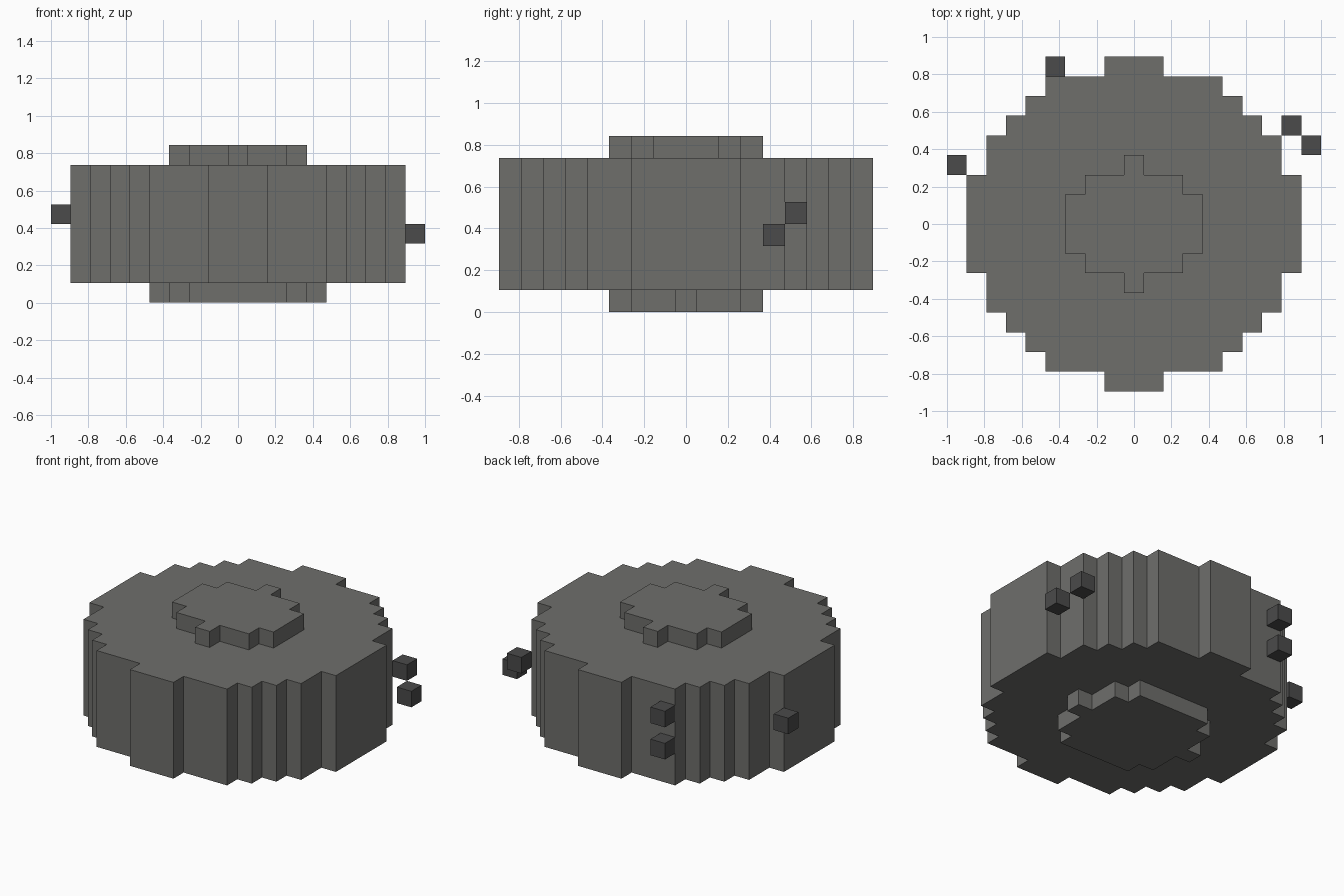
import bpy
import bmesh

CELL = 2 / 19  # size of one block

if "Cube" in bpy.data.objects:
    bpy.data.objects.remove(bpy.data.objects["Cube"], do_unlink=True)


def make_material(name, color):
    mat = bpy.data.materials.new(name)
    mat.use_nodes = True
    mat.diffuse_color = color
    mat.node_tree.nodes["Principled BSDF"].inputs["Base Color"].default_value = color
    return mat


stone = make_material("stone grey", (0.156, 0.156, 0.148, 1))
dark = make_material("dark grey", (0.069, 0.069, 0.069, 1))


def finish(name, bm, mat):
    bmesh.ops.recalc_face_normals(bm, faces=bm.faces)
    bmesh.ops.scale(bm, vec=(CELL, CELL, CELL), verts=bm.verts)
    mesh = bpy.data.meshes.new(name)
    bm.to_mesh(mesh)
    bm.free()
    mesh.materials.append(mat)
    obj = bpy.data.objects.new(name, mesh)
    bpy.context.collection.objects.link(obj)
    return obj


def stepped_disc(name, steps, bottom, top, mat):
    """Extrude a stepped round outline; steps are (half width x, up to y) in blocks."""
    quarter = [(steps[0][0], 0)]
    for i, (x, y) in enumerate(steps):
        quarter.append((x, y))
        quarter.append((steps[i + 1][0] if i + 1 < len(steps) else 0, y))
    quarter = quarter[1:-1]  # corners only, none on the axes
    half = quarter + [(-x, y) for x, y in reversed(quarter)]
    outline = half + [(x, -y) for x, y in reversed(half)]
    bm = bmesh.new()
    face = bm.faces.new([bm.verts.new((x, y, bottom)) for x, y in outline])
    result = bmesh.ops.extrude_face_region(bm, geom=[face], use_keep_orig=True)
    moved = [g for g in result["geom"] if isinstance(g, bmesh.types.BMVert)]
    bmesh.ops.translate(bm, vec=(0, 0, top - bottom), verts=moved)
    return finish(name, bm, mat)


def block(name, x, y, z, mat):
    """One loose block, centred on x and y, standing on level z."""
    bm = bmesh.new()
    bmesh.ops.create_cube(bm, size=1)
    bmesh.ops.translate(bm, vec=(x, y, z + 0.5), verts=bm.verts)
    return finish(name, bm, mat)


# Stacked discs
stepped_disc("bottom_plate", [(4.5, 0.5), (3.5, 2.5), (2.5, 3.5)], 0, 1, stone)
stepped_disc("main_body", [(8.5, 2.5), (7.5, 4.5), (6.5, 5.5), (5.5, 6.5),
                           (4.5, 7.5), (1.5, 8.5)], 1, 7, stone)
stepped_disc("top_plate", [(3.5, 1.5), (2.5, 2.5), (0.5, 3.5)], 7, 8, stone)

# Loose blocks around the rim
block("left_outer_block", 9, 4, 3, dark)
block("left_inner_block", 8, 5, 4, dark)
block("right_block", -9, 3, 4, dark)
block("back_lower_block", -4, 8, 3, dark)
block("back_upper_block", -4, 8, 5, dark)
